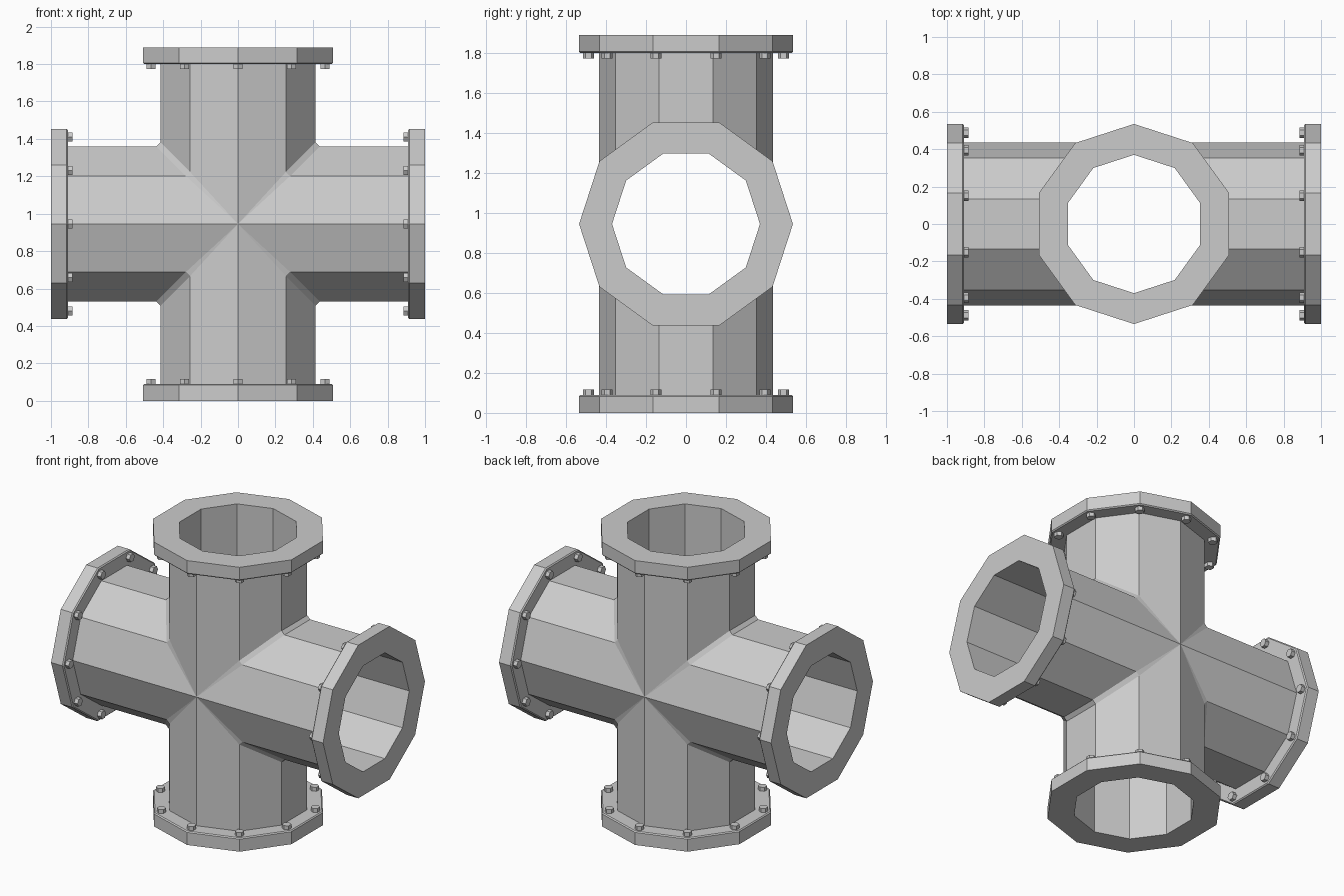
import bpy, bmesh
from math import sin, cos, pi, radians
from mathutils import Matrix, Vector

if "Cube" in bpy.data.objects:
    bpy.data.objects.remove(bpy.data.objects["Cube"])

SIDES = 10
CENTRE_Z = 0.945
THICK = 0.09          # flange thickness
BORE, PIPE, FLANGE, BOLT_RING = 0.37, 0.436, 0.535, 0.488
FILLET = 0.022        # small chamfer where the arms meet
LENGTHS = [0.945, 1.0, 0.945, 1.0]   # up, right, down, left


def arm_matrix(k):
    return Matrix.Translation((0, 0, CENTRE_Z)) @ Matrix.Rotation(k * pi / 2, 4, 'Y')


def polar(r, i):
    a = pi / 2 + 2 * pi * i / SIDES
    return r * cos(a), r * sin(a)


def make_object(name, bm):
    bmesh.ops.recalc_face_normals(bm, faces=bm.faces[:])
    mesh = bpy.data.meshes.new(name)
    bm.to_mesh(mesh)
    bm.free()
    ob = bpy.data.objects.new(name, mesh)
    bpy.context.collection.objects.link(ob)
    return ob


def ring(bm, m, r, z=None, gap=0.0):
    """Decagon ring; with z=None it is cut on the 45 degree mitre planes."""
    verts = []
    for i in range(SIDES):
        x, y = polar(r, i)
        h = z
        if z is None:
            h = abs(x) + (gap if abs(x) > 1e-4 else 0)
        verts.append(bm.verts.new(m @ Vector((x, y, h))))
    return verts


# Hollow four-way pipe with integral flanges
bm = bmesh.new()
ends = []
for k, length in enumerate(LENGTHS):
    m = arm_matrix(k)
    back = length - THICK
    rings = [ring(bm, m, BORE),
             ring(bm, m, BORE, length),
             ring(bm, m, FLANGE, length),
             ring(bm, m, FLANGE, back + 0.007),
             ring(bm, m, FLANGE - 0.007, back),
             ring(bm, m, PIPE, back),
             ring(bm, m, PIPE, None, FILLET)]
    for a, b in zip(rings, rings[1:]):
        for i in range(SIDES):
            j = (i + 1) % SIDES
            bm.faces.new((a[i], a[j], b[j], b[i]))
    ends.append(rings[-1])

# Chamfer strips between neighbouring arms
for k in range(4):
    a, b = ends[k], ends[(k + 1) % 4]
    for i in range(5, 10):
        bm.faces.new((a[i], a[(i + 1) % 10], b[9 - i], b[10 - i]))
bmesh.ops.remove_doubles(bm, verts=bm.verts[:], dist=1e-4)
make_object("cross_pipe", bm)

# Hexagonal bolt heads behind each flange
for k, side in enumerate(("top", "right", "bottom", "left")):
    bm = bmesh.new()
    for i in range(SIDES):
        x, y = polar(BOLT_RING, i)
        place = arm_matrix(k) @ Matrix.Translation((x, y, LENGTHS[k] - THICK - 0.0125))
        bmesh.ops.create_cone(bm, cap_ends=True, segments=6, radius1=0.028,
                              radius2=0.028, depth=0.027, matrix=place)
    make_object(side + "_flange_bolts", bm)
